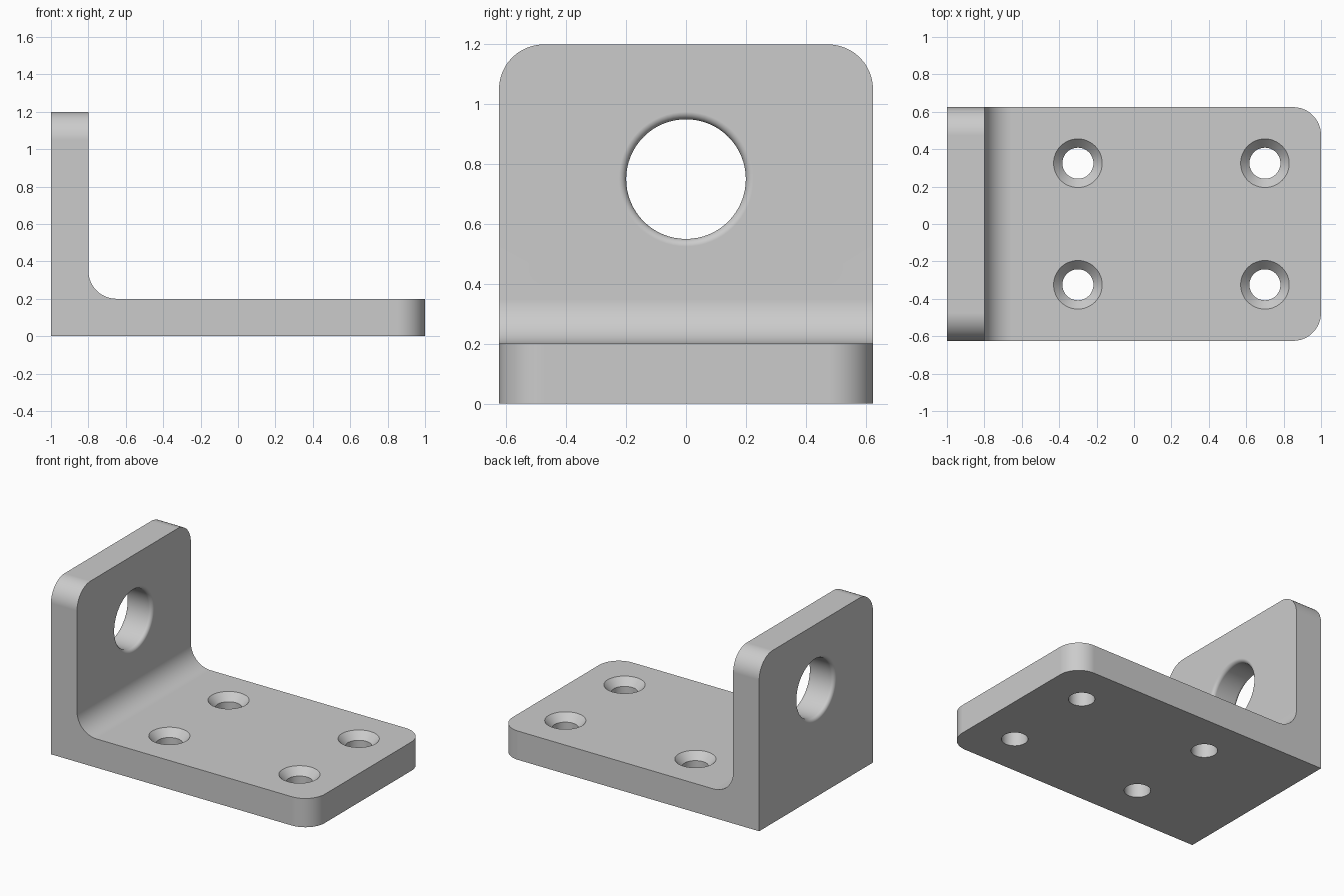
import bpy, bmesh
from math import pi, sin, cos, radians
from mathutils import Matrix, Vector

default = bpy.data.objects.get("Cube")
if default:
    bpy.data.objects.remove(default, do_unlink=True)

HALF_Y = 0.625
CORNER = 0.15
HEIGHT = 1.2
THICK = 0.2


def make_object(name, bm):
    mesh = bpy.data.meshes.new(name)
    bmesh.ops.recalc_face_normals(bm, faces=bm.faces[:])
    bm.to_mesh(mesh)
    bm.free()
    obj = bpy.data.objects.new(name, mesh)
    bpy.context.collection.objects.link(obj)
    return obj


def lathe(name, profile, matrix, steps=48):
    """Revolve (radius, height) points around z, then place the solid."""
    bm = bmesh.new()
    verts = [bm.verts.new((r, 0, h)) for r, h in profile]
    edges = [bm.edges.new(pair) for pair in zip(verts, verts[1:])]
    bmesh.ops.spin(bm, geom=verts + edges, cent=(0, 0, 0), axis=(0, 0, 1),
                   angle=2 * pi, steps=steps)
    bmesh.ops.remove_doubles(bm, verts=bm.verts[:], dist=1e-5)
    bm.transform(matrix)
    return make_object(name, bm)


# L-shaped body, extruded across y
bm = bmesh.new()
outline = [(-1, 0), (1, 0), (1, THICK), (-0.8, THICK), (-0.8, HEIGHT), (-1, HEIGHT)]
face = bm.faces.new([bm.verts.new((x, -HALF_Y, z)) for x, z in outline])
grown = bmesh.ops.extrude_face_region(bm, geom=[face])["geom"]
bmesh.ops.translate(bm, vec=(0, 2 * HALF_Y, 0),
                    verts=[g for g in grown if isinstance(g, bmesh.types.BMVert)])
bmesh.ops.recalc_face_normals(bm, faces=bm.faces[:])


# Rounded corners: upright top, base end and the inner bend
def is_rounded(edge):
    a, b = (v.co for v in edge.verts)
    along = b - a
    mid = (a + b) / 2
    top_corner = mid.z > HEIGHT - 0.01 and abs(along.x) > 0.1
    end_corner = mid.x > 0.99 and abs(along.z) > 0.1
    bend = abs(along.y) > 0.1 and (mid - Vector((-0.8, 0, THICK))).length < 0.01
    return top_corner or end_corner or bend


bmesh.ops.bevel(bm, geom=[e for e in bm.edges if is_rounded(e)], offset=CORNER,
                offset_type='OFFSET', segments=12, profile=0.5, affect='EDGES')
bracket = make_object("bracket", bm)

# Large bore with softly rounded rims
LIP, RIM = 0.025, 0.225
arc = [(RIM - LIP * cos(i * pi / 12), THICK / 2 - LIP + LIP * sin(i * pi / 12))
       for i in range(7)]
(r0, h0), (r1, h1) = arc[-2:]
arc[-1] = (2 * r1 - r0, 2 * h1 - h0)
half = arc + [(arc[-1][0], 0.2), (0, 0.2)]
bore = [(r, -h) for r, h in reversed(half)] + half
cutters = [lathe("bore_cutter", bore,
                 Matrix.Translation((-0.9, 0, 0.75)) @ Matrix.Rotation(pi / 2, 4, 'Y'), 64)]

# Four countersunk screw holes
screw = [(0, -0.1), (0.083, -0.1), (0.083, 0.15), (0.177, 0.25), (0, 0.25)]
for x in (-0.3, 0.7):
    for y in (-0.325, 0.325):
        cutters.append(lathe("screw_hole_cutter", screw, Matrix.Translation((x, y, 0))))

bpy.ops.object.select_all(action='DESELECT')
bpy.context.view_layer.objects.active = bracket
bracket.select_set(True)
for cutter in cutters:
    cutter.hide_render = True
    cut = bracket.modifiers.new("hole", 'BOOLEAN')
    cut.operation = 'DIFFERENCE'
    cut.solver = 'EXACT'
    cut.object = cutter
    bpy.ops.object.modifier_apply(modifier=cut.name)
    bpy.data.objects.remove(cutter, do_unlink=True)

# Plain grey metal
grey = bpy.data.materials.new("plain grey")
grey.use_nodes = True
colour = (0.6, 0.6, 0.6, 1)
grey.diffuse_color = colour
grey.node_tree.nodes["Principled BSDF"].inputs["Base Color"].default_value = colour
bracket.data.materials.clear()
bracket.data.materials.append(grey)

# Smooth curves, flat plates
bpy.ops.object.shade_smooth_by_angle(angle=radians(30))
weighted = bracket.modifiers.new("weighted normals", 'WEIGHTED_NORMAL')
weighted.keep_sharp = True
